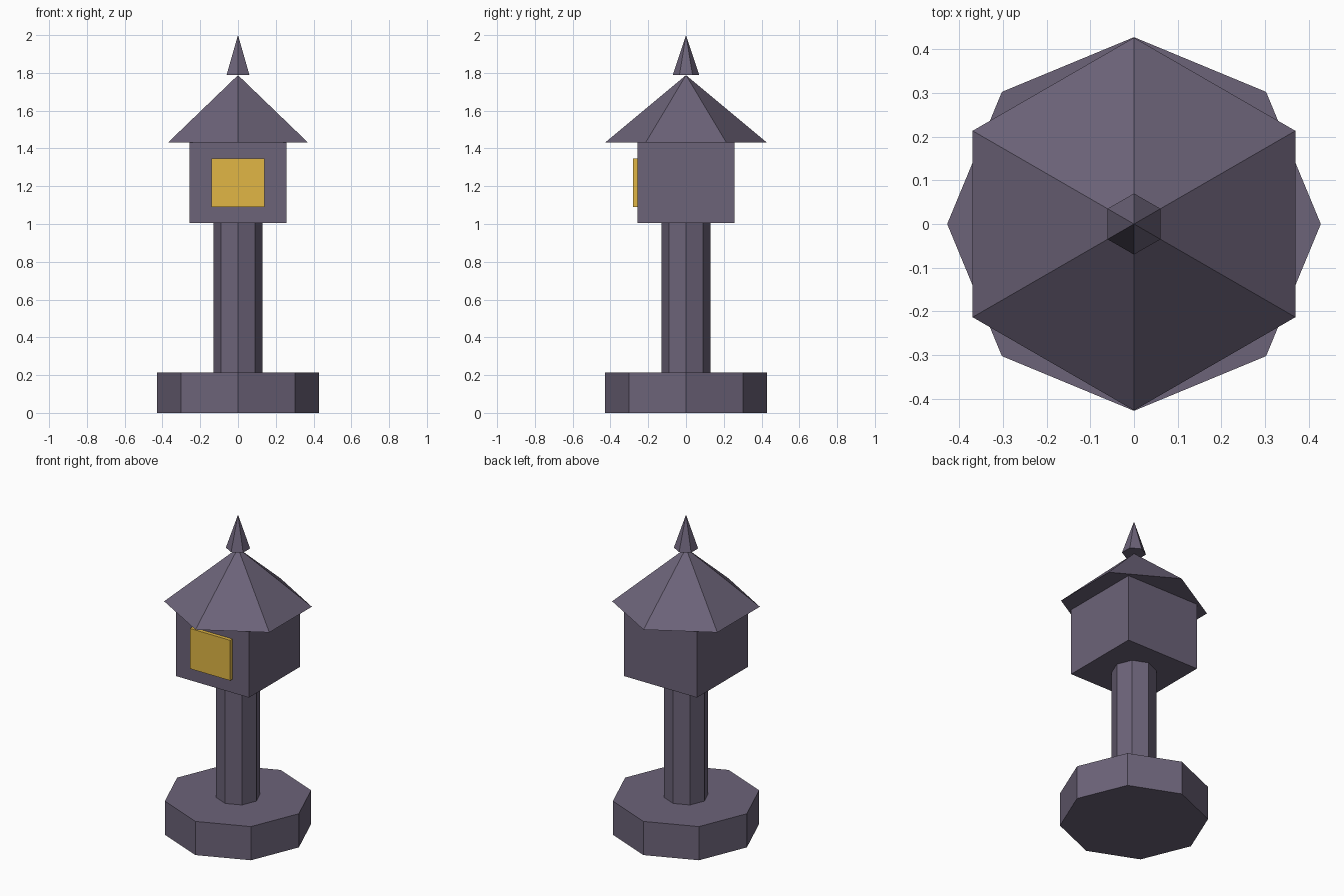
import bpy

if "Cube" in bpy.data.objects:
    bpy.data.objects.remove(bpy.data.objects["Cube"])


def material(name, colour):
    mat = bpy.data.materials.new(name)
    mat.diffuse_color = (*colour, 1)
    mat.use_nodes = True
    mat.node_tree.nodes["Principled BSDF"].inputs["Base Color"].default_value = mat.diffuse_color
    return mat


stone = material("stone", (0.15, 0.125, 0.19))
glow = material("glow", (0.75, 0.47, 0.06))


def cone(name, sides, r_bottom, r_top, z0, z1):
    bpy.ops.mesh.primitive_cone_add(vertices=sides, radius1=r_bottom, radius2=r_top,
                                    depth=z1 - z0, location=(0, 0, (z0 + z1) / 2))
    finish(name, stone)


def box(name, lo, hi, mat):
    centre = [(a + b) / 2 for a, b in zip(lo, hi)]
    bpy.ops.mesh.primitive_cube_add(size=1, location=centre)
    bpy.context.object.scale = [b - a for a, b in zip(lo, hi)]
    bpy.ops.object.transform_apply(location=False, rotation=False, scale=True)
    finish(name, mat)


def finish(name, mat):
    obj = bpy.context.object
    obj.name = name
    obj.data.materials.append(mat)


# Octagonal foot and post
cone("base", 8, 0.428, 0.428, 0, 0.214)
cone("post", 8, 0.129, 0.129, 0.214, 1.004)

# Square lantern housing with a lit window on the front
box("housing", (-0.257, -0.257, 1.004), (0.257, 0.257, 1.432), stone)
box("window", (-0.141, -0.28, 1.09), (0.141, -0.24, 1.346), glow)

# Six-sided roof and finial
cone("roof", 6, 0.427, 0, 1.432, 1.788)
cone("finial", 6, 0.07, 0, 1.788, 2.0)
